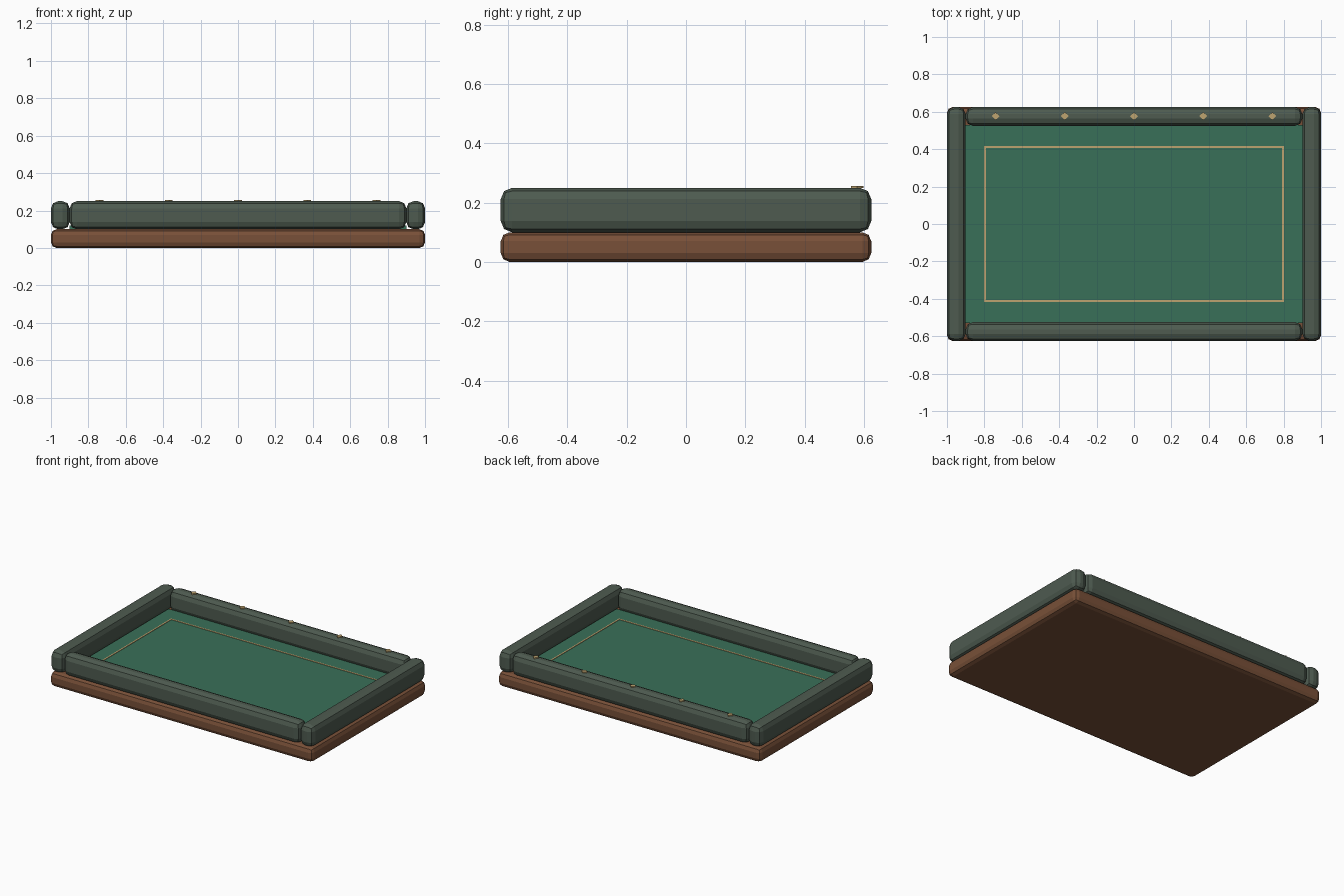
import bpy, bmesh, math

if "Cube" in bpy.data.objects:
    bpy.data.objects.remove(bpy.data.objects["Cube"])


def material(name, r, g, b):
    lin = [((c / 255 + 0.055) / 1.055) ** 2.4 for c in (r, g, b)]
    m = bpy.data.materials.new(name)
    m.diffuse_color = (*lin, 1)
    m.use_nodes = True
    m.node_tree.nodes["Principled BSDF"].inputs["Base Color"].default_value = m.diffuse_color
    return m


wood = material("brown wood", 120, 80, 56)
rail_green = material("dark grey green", 78, 91, 80)
felt_green = material("felt green", 57, 112, 88)
gold = material("pale gold", 190, 164, 112)


def add_object(name, bm, mat):
    bmesh.ops.recalc_face_normals(bm, faces=bm.faces)
    mesh = bpy.data.meshes.new(name)
    bm.to_mesh(mesh)
    bm.free()
    mesh.materials.append(mat)
    ob = bpy.data.objects.new(name, mesh)
    bpy.context.collection.objects.link(ob)
    return ob


def box(name, x, y, z, mat, bevel=0):
    """Box from (min, max) ranges, optionally with rounded edges."""
    bm = bmesh.new()
    bmesh.ops.create_cube(bm, size=1)
    for v in bm.verts:
        v.co = [r[0] + (c + 0.5) * (r[1] - r[0]) for c, r in zip(v.co, (x, y, z))]
    ob = add_object(name, bm, mat)
    if bevel:
        mod = ob.modifiers.new("rounded edges", 'BEVEL')
        mod.width = bevel
        mod.segments = 2
    return ob


# Wooden base and felt bed
box("base", (-1, 1), (-0.625, 0.625), (0, 0.1), wood, 0.03)
box("felt_bed", (-0.9, 0.9), (-0.53, 0.53), (0.095, 0.12), felt_green)

# Padded rails
for side, s in (("left", -1), ("right", 1)):
    box(side + "_rail", sorted((s * 0.9, s)), (-0.625, 0.625), (0.1, 0.25), rail_green, 0.038)
for side, s in (("front", -1), ("back", 1)):
    box(side + "_rail", (-0.9, 0.9), sorted((s * 0.525, s * 0.625)), (0.1, 0.25), rail_green, 0.038)

# Thin boundary line on the felt
for side, s in (("left", -1), ("right", 1)):
    box(side + "_line", sorted((s * 0.792, s * 0.802)), (-0.417, 0.417), (0.119, 0.123), gold)
for side, s in (("front", -1), ("back", 1)):
    box(side + "_line", (-0.792, 0.792), sorted((s * 0.407, s * 0.417)), (0.119, 0.123), gold)

# Diamond markers along the back rail
for i in range(5):
    bm = bmesh.new()
    bmesh.ops.create_cone(bm, cap_ends=True, segments=4, radius1=0.021, radius2=0.021, depth=0.007)
    bmesh.ops.translate(bm, verts=bm.verts, vec=((i - 2) * 0.37, 0.577, 0.2525))
    # create_cone puts its corners on the axes, which gives a diamond
    add_object("diamond_marker_%d" % (i + 1), bm, gold)
